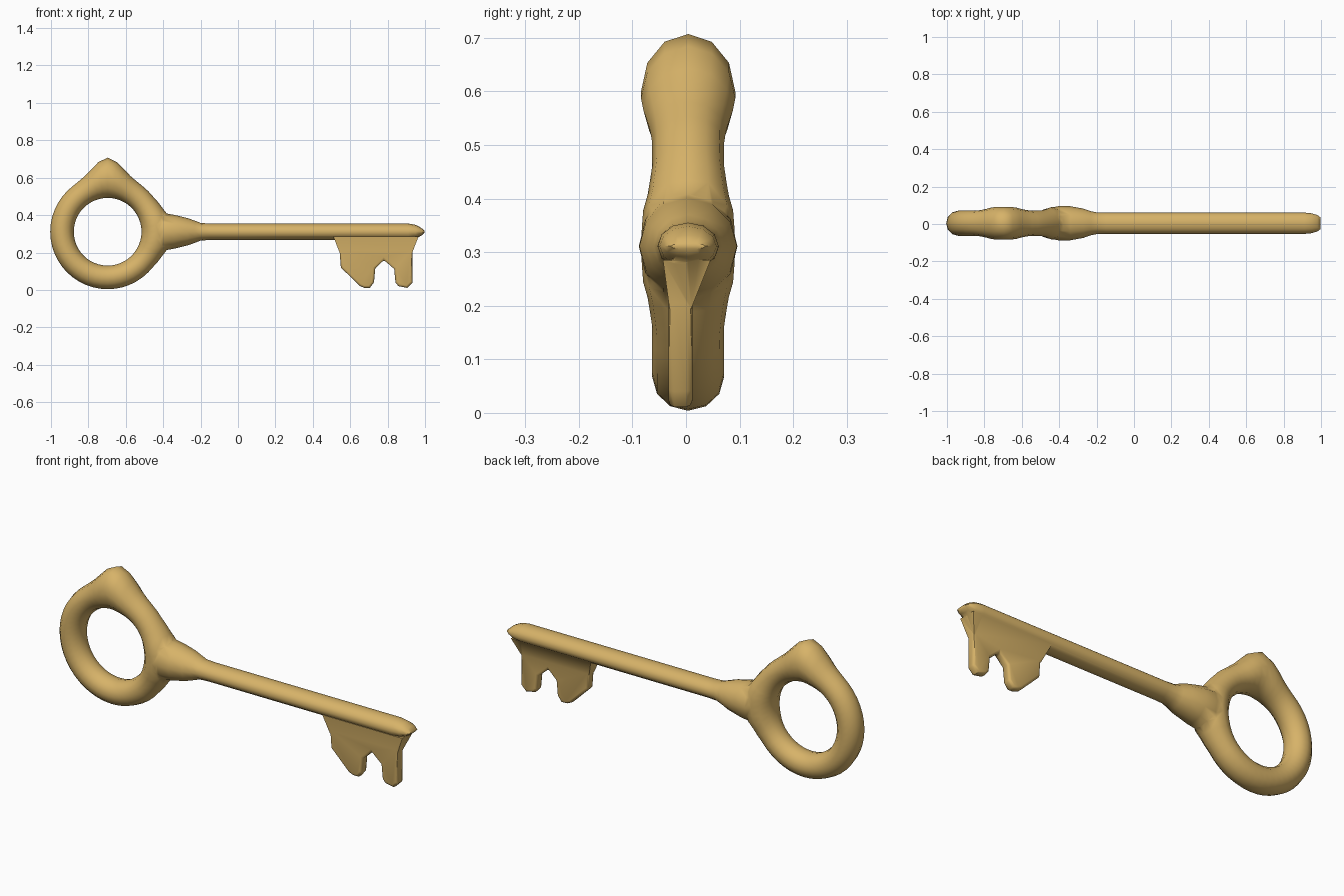
import bpy, bmesh, math

if "Cube" in bpy.data.objects:
    bpy.data.objects.remove(bpy.data.objects["Cube"])

YC, ZC, RX = 0.004, 0.311, -0.697      # shaft axis and ring centre

brass = bpy.data.materials.new("brass")
brass.diffuse_color = (0.68, 0.45, 0.14, 1)
brass.use_nodes = True
brass.node_tree.nodes["Principled BSDF"].inputs["Base Color"].default_value = brass.diffuse_color


def make_object(name, bm):
    bmesh.ops.recalc_face_normals(bm, faces=bm.faces)
    mesh = bpy.data.meshes.new(name)
    bm.to_mesh(mesh)
    bm.free()
    mesh.materials.append(brass)
    obj = bpy.data.objects.new(name, mesh)
    bpy.context.collection.objects.link(obj)
    return obj


def loft(name, loops, closed):
    """Skin a list of equal-length point loops; cap the ends if open."""
    bm = bmesh.new()
    rows = [[bm.verts.new(p) for p in loop] for loop in loops]
    n = len(rows[0])
    pairs = list(zip(rows, rows[1:])) + ([(rows[-1], rows[0])] if closed else [])
    for a, b in pairs:
        for i in range(n):
            j = (i + 1) % n
            bm.faces.new((a[i], a[j], b[j], b[i]))
    if not closed:
        bm.faces.new(rows[0])
        bm.faces.new(rows[-1])
    return make_object(name, bm)


def interp(table, t):
    for (t0, *a), (t1, *b) in zip(table, table[1:]):
        if t <= t1:
            f = (t - t0) / (t1 - t0)
            return [p + (q - p) * f for p, q in zip(a, b)]
    return table[-1][1:]


# Ring: swept section that swells into a knob at the top and toward the shaft
# (angle away from the swell, outer radius, half thickness in y)
KNOB = [(0, 0.396, 0.088), (9, 0.372, 0.088), (17, 0.335, 0.082),
        (26, 0.313, 0.072), (38, 0.307, 0.067), (180, 0.307, 0.067)]
NECK = [(0, 0.345, 0.088), (14, 0.338, 0.085), (24, 0.318, 0.074),
        (38, 0.307, 0.067), (180, 0.307, 0.067)]
INNER, SIDES = 0.181, 12
loops = []
for k in range(48):
    deg = k * 7.5
    knob = interp(KNOB, abs((deg - 90 + 180) % 360 - 180))
    neck = interp(NECK, abs((deg + 180) % 360 - 180))
    outer, half = max(knob[0], neck[0]), max(knob[1], neck[1])
    mid, rad, a = (outer + INNER) / 2, (outer - INNER) / 2, math.radians(deg)
    loop = []
    for s in range(SIDES):
        b = 2 * math.pi * s / SIDES
        r = mid + rad * math.cos(b)
        loop.append((RX + r * math.cos(a), YC + half * math.sin(b),
                     ZC + r * math.sin(a)))
    loops.append(loop)
key = loft("key", loops, True)

# Shaft with flared collar: (x, half width in y, half height in z)
SHAFT = [(-0.48, 0.06, 0.06), (-0.44, 0.084, 0.095), (-0.40, 0.092, 0.101),
         (-0.34, 0.091, 0.090), (-0.27, 0.078, 0.073), (-0.23, 0.064, 0.059),
         (-0.20, 0.058, 0.047), (-0.15, 0.057, 0.044), (0.91, 0.057, 0.044),
         (0.95, 0.053, 0.037), (0.98, 0.044, 0.021), (0.996, 0.032, 0.006)]
shaft = loft("shaft", [[(x, YC + ry * math.cos(2 * math.pi * s / 12),
                         ZC + rz * math.sin(2 * math.pi * s / 12))
                        for s in range(12)] for x, ry, rz in SHAFT], False)

# Toothed bit: flat profile with rounded rim
PROFILE = [(0.51, 0.285), (0.54, 0.25), (0.55, 0.12), (0.65, 0.022), (0.675, 0.011),
           (0.705, 0.011), (0.727, 0.04), (0.734, 0.115), (0.78, 0.16),
           (0.835, 0.112), (0.842, 0.04), (0.858, 0.02), (0.905, 0.011),
           (0.934, 0.04), (0.934, 0.235), (0.97, 0.29)]
bit = loft("bit", [[(x, y, z) for x, z in PROFILE] for y in (-0.033, 0.012)], False)
bev = bit.modifiers.new("rim", 'BEVEL')
bev.width, bev.segments, bev.limit_method, bev.angle_limit = 0.012, 2, 'ANGLE', math.radians(70)

# Fillet where the bit widens into the shaft
fillet = loft("fillet", [[(x0, -0.043, 0.285), (x0, 0.046, 0.285),
                          (x1, 0.010, 0.195), (x1, -0.031, 0.195)]
                         for x0, x1 in ((0.51, 0.545), (0.965, 0.93))], False)

# Fuse everything into one skin
for part in (shaft, fillet, bit):
    mod = key.modifiers.new("join " + part.name, 'BOOLEAN')
    mod.operation, mod.solver, mod.object = 'UNION', 'EXACT', part
bpy.context.view_layer.objects.active = key
key.select_set(True)
for mod in list(key.modifiers):
    bpy.ops.object.modifier_apply(modifier=mod.name)
for part in (shaft, fillet, bit):
    bpy.data.objects.remove(part)
bpy.ops.object.shade_smooth_by_angle(angle=math.radians(50))
